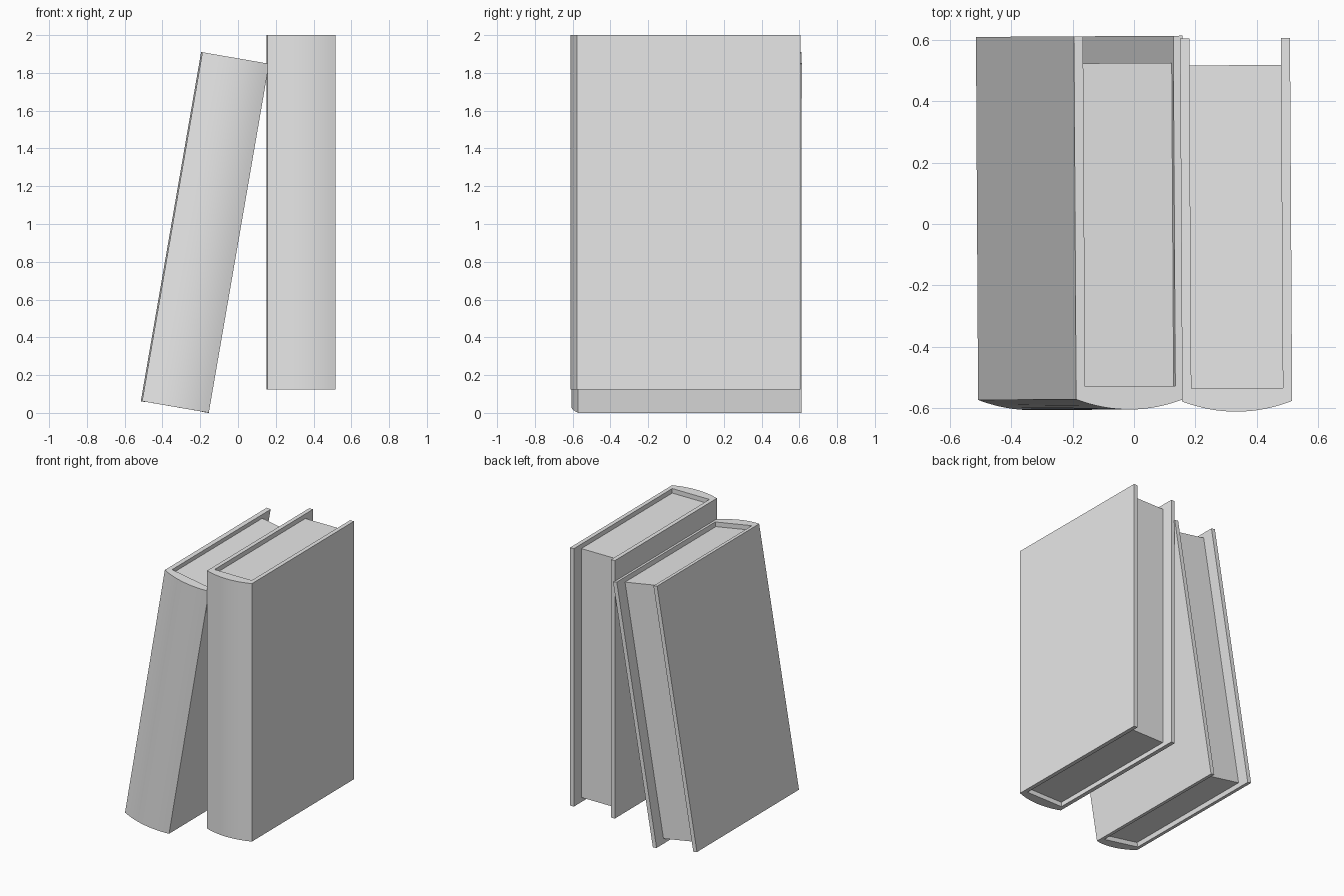
import bpy, bmesh
from math import radians

cube = bpy.data.objects.get("Cube")
if cube:
    bpy.data.objects.remove(cube, do_unlink=True)

GREY = (0.8, 0.8, 0.8, 1.0)
mat = bpy.data.materials.new("light grey")
mat.use_nodes = True
mat.diffuse_color = GREY
mat.node_tree.nodes["Principled BSDF"].inputs["Base Color"].default_value = GREY

HALF_W, HEIGHT, BOARD = 0.179, 1.875, 0.03     # book half width, height, cover thickness
BACK, SPINE_EDGE, SPINE_BULGE = 0.608, -0.574, -0.608
SPINE_INNER, PAGE_BACK, RECESS = -0.532, 0.52, 0.033


def prism(name, outline, height, location, rotation):
    """Extrude a closed xy outline, centred on its own z."""
    bm = bmesh.new()
    base = bm.faces.new([bm.verts.new((x, y, -height / 2)) for x, y in outline])
    top = bmesh.ops.extrude_face_region(bm, geom=[base])["geom"]
    bmesh.ops.translate(bm, vec=(0, 0, height),
                        verts=[v for v in top if isinstance(v, bmesh.types.BMVert)])
    bmesh.ops.recalc_face_normals(bm, faces=bm.faces)
    mesh = bpy.data.meshes.new(name)
    bm.to_mesh(mesh)
    bm.free()
    obj = bpy.data.objects.new(name, mesh)
    bpy.context.collection.objects.link(obj)
    mesh.materials.append(mat)
    obj.location, obj.rotation_euler = location, rotation
    bpy.ops.object.select_all(action="DESELECT")
    obj.select_set(True)
    bpy.context.view_layer.objects.active = obj
    bpy.ops.object.shade_smooth_by_angle(angle=radians(20))
    return obj


def book(name, location, tilt, yaw):
    rotation = (0, radians(tilt), radians(yaw))
    inner = HALF_W - BOARD
    # Cover: two boards joined by a rounded spine
    steps = 16
    arc = []
    for i in range(steps + 1):
        t = 2 * i / steps - 1
        arc.append((t * HALF_W, SPINE_EDGE + (SPINE_BULGE - SPINE_EDGE) * (1 - t * t)))
    cover = arc + [(HALF_W, BACK), (inner, BACK), (inner, SPINE_INNER),
                   (-inner, SPINE_INNER), (-inner, BACK), (-HALF_W, BACK)]
    prism(name + "_cover", cover, HEIGHT, location, rotation)
    # Page block, set back from the cover edges
    pages = [(-inner, SPINE_INNER), (inner, SPINE_INNER),
             (inner, PAGE_BACK), (-inner, PAGE_BACK)]
    prism(name + "_pages", pages, HEIGHT - 2 * RECESS, location, rotation)


book("upright_book", (0.3325, -0.003, 1.0625), 0, 0.34)
book("leaning_book", (-0.175, 0.003, 0.955), 9.8, 0.34)
